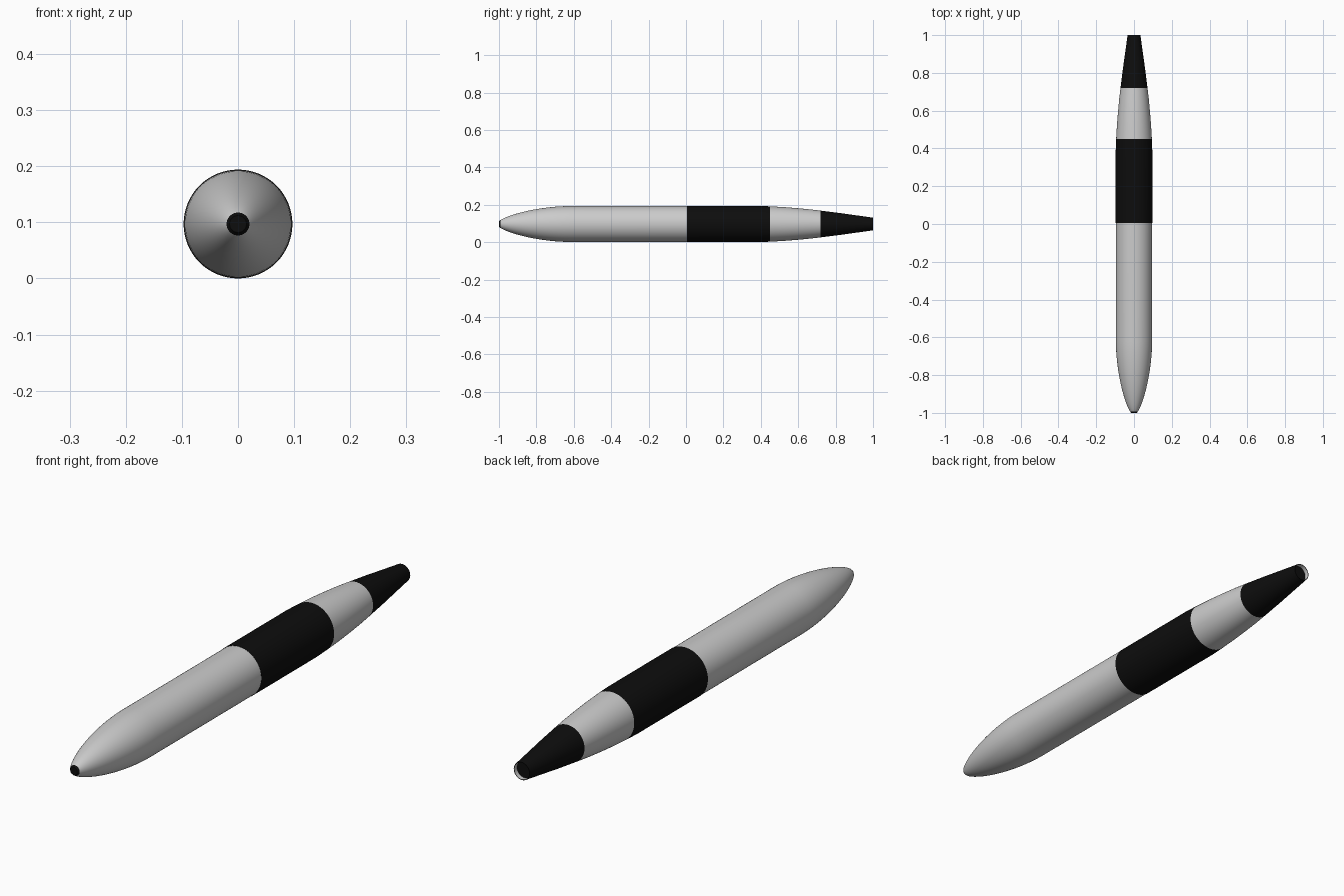
import bpy, bmesh, math

if "Cube" in bpy.data.objects:
    bpy.data.objects.remove(bpy.data.objects["Cube"])

R = 0.097          # body radius, also the height of the axis
SEGMENTS = 64


def material(name, rgb):
    m = bpy.data.materials.new(name)
    m.diffuse_color = (*rgb, 1)
    m.use_nodes = True
    m.node_tree.nodes["Principled BSDF"].inputs["Base Color"].default_value = m.diffuse_color
    return m


grey = material("light grey", (0.6, 0.6, 0.6))
black = material("black", (0.004, 0.004, 0.004))


def lathe(name, profile, mat):
    """Spin (y, radius) points, listed front to back, round the long axis."""
    bm = bmesh.new()
    rings = []
    for y, r in profile:
        rings.append([bm.verts.new((r * math.cos(a), y, R + r * math.sin(a)))
                      for a in (2 * math.pi * k / SEGMENTS for k in range(SEGMENTS))])
    for p, q in zip(rings, rings[1:]):
        for k in range(SEGMENTS):
            n = (k + 1) % SEGMENTS
            bm.faces.new((p[k], q[k], q[n], p[n]))
    bmesh.ops.remove_doubles(bm, verts=bm.verts, dist=1e-6)
    mesh = bpy.data.meshes.new(name)
    bm.to_mesh(mesh)
    bm.free()
    mesh.materials.append(mat)
    ob = bpy.data.objects.new(name, mesh)
    bpy.context.collection.objects.link(ob)
    bpy.context.view_layer.objects.active = ob
    ob.select_set(True)
    bpy.ops.object.shade_smooth_by_angle(angle=math.radians(30))
    ob.select_set(False)
    return ob


def nose_radius(y):
    u = (-0.62 - y) / 0.38
    return 0.014 + 0.082 * max(0, 1 - u ** 1.8) ** 0.75


# Writing point
tip_y = -0.993
lathe("writing_tip", [(-1, 0), (-1, 0.015), (tip_y, nose_radius(tip_y))], black)

# Rounded nose running into the straight front barrel
nose = [tip_y + (-0.62 - tip_y) * (k / 20) ** 1.6 for k in range(20)]
lathe("front_barrel",
      [(y, nose_radius(y)) for y in nose] + [(-0.62, 0.096), (0.005, 0.096)], grey)

# Dark grip band
lathe("middle_band", [(0.005, 0.096), (0.005, R), (0.385, R), (0.45, 0.0945)], black)

# Tapering rear barrel
lathe("rear_barrel", [(0.45, 0.0945), (0.52, 0.0905), (0.59, 0.085),
                      (0.66, 0.0785), (0.72, 0.0715)], grey)

# Dark end cone with a shallow recess in its end
lathe("end_cone", [(0.72, 0.0715), (0.82, 0.059), (0.92, 0.045),
                   (1, 0.034), (1, 0.032)], black)
lathe("recess_wall", [(1, 0.032), (0.983, 0.032)], grey)
lathe("recess_floor", [(0.983, 0.032), (0.983, 0)], black)
